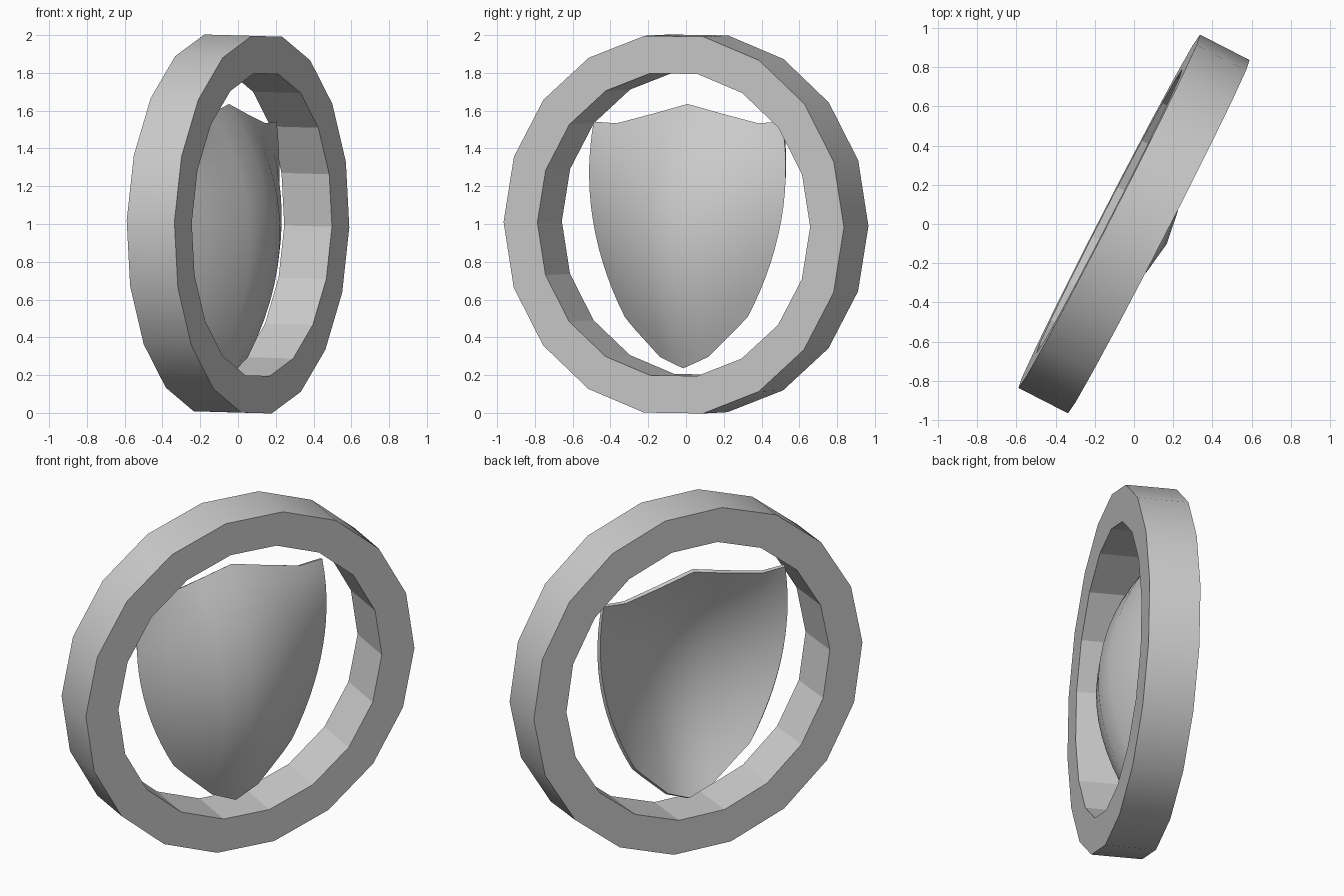
import bpy, bmesh, math
from mathutils import Matrix, Vector

if "Cube" in bpy.data.objects:
    bpy.data.objects.remove(bpy.data.objects["Cube"])

YAW = math.radians(62.8)                       # direction of the emblem's plane seen from above
S = Vector((math.cos(YAW), math.sin(YAW), 0))  # sideways axis
N = Vector((math.sin(YAW), -math.cos(YAW), 0))  # facing axis
Z = Vector((0, 0, 1))


def make_object(name, bm):
    bmesh.ops.recalc_face_normals(bm, faces=bm.faces)
    mesh = bpy.data.meshes.new(name)
    bm.to_mesh(mesh)
    bm.free()
    ob = bpy.data.objects.new(name, mesh)
    bpy.context.collection.objects.link(ob)
    bpy.ops.object.select_all(action='DESELECT')
    ob.select_set(True)
    bpy.context.view_layer.objects.active = ob
    return ob


# 18-sided ring, leaning very slightly
SIDES, R_OUT, R_IN, HALF = 18, 1.013, 0.812, 0.142
lean, roll = 0.0244, 0.014
up = (Z + N * lean + S * roll).normalized()
side = (S - Z * roll).normalized()
facing = (N - Z * lean).normalized()
bm = bmesh.new()
loops = []
for r, d in ((R_OUT, HALF), (R_OUT, -HALF), (R_IN, -HALF), (R_IN, HALF)):
    loop = []
    for i in range(SIDES):
        a = 2 * math.pi * i / SIDES
        p = side * (r * math.cos(a)) + up * (r * math.sin(a)) + facing * d
        loop.append(bm.verts.new(p + Z))
    loops.append(loop)
for k in range(4):
    a, b = loops[k], loops[(k + 1) % 4]
    for i in range(SIDES):
        j = (i + 1) % SIDES
        f = bm.faces.new((a[i], a[j], b[j], b[i]))
        f.material_index = 0
ring = make_object("ring", bm)
bpy.ops.object.shade_smooth_by_angle(angle=math.radians(30))
for p in ring.data.polygons:                   # inner wall stays faceted
    if SIDES * 2 <= p.index < SIDES * 3:
        p.use_smooth = False

# Domed shield plate: half columns as (sideways, height, depth) at top, middle, bottom
COLUMNS = [
    ((0.00, 1.63, -0.055), (0.00, 0.96, 0.185), (0.00, 0.24, -0.005)),
    ((0.20, 1.58, -0.055), (0.17, 0.96, 0.160), (0.14, 0.30, -0.015)),
    ((0.42, 1.53, -0.055), (0.42, 0.99, 0.040), (0.30, 0.45, -0.030)),
    ((0.56, 1.54, -0.060), (0.555, 1.02, -0.050), (0.36, 0.51, -0.040)),
]
ROWS = 14


def column(points, sign):
    a, b, c = (Vector(p) for p in points)
    out = []
    for i in range(ROWS + 1):
        t = i / ROWS
        p = a * (2 * (t - .5) * (t - 1)) + b * (4 * t * (1 - t)) + c * (2 * t * (t - .5))
        out.append(S * (sign * p.x - 0.015) + Z * p.y + N * p.z)
    return out


bm = bmesh.new()
cols = [column(c, -1) for c in reversed(COLUMNS[1:])] + [column(c, 1) for c in COLUMNS]
grid = [[bm.verts.new(p) for p in c] for c in cols]
for a, b in zip(grid, grid[1:]):
    for i in range(ROWS):
        bm.faces.new((a[i], b[i], b[i + 1], a[i + 1]))
shield = make_object("shield", bm)
mod = shield.modifiers.new("thickness", 'SOLIDIFY')
mod.thickness = 0.02
mod.offset = 0
bpy.ops.object.modifier_apply(modifier=mod.name)
bpy.ops.object.shade_smooth_by_angle(angle=math.radians(30))
